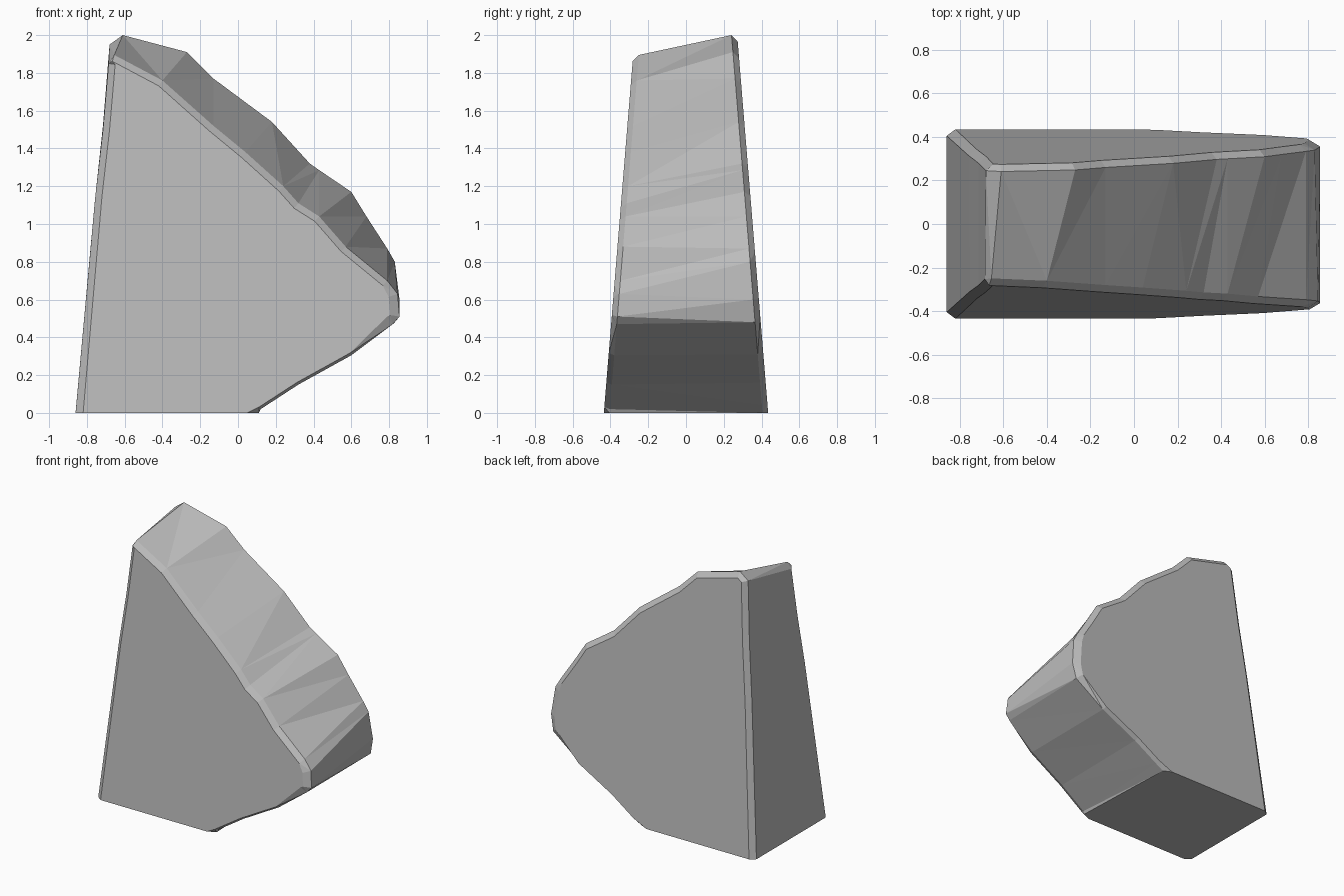
import bpy, bmesh
from mathutils import Vector

if "Cube" in bpy.data.objects:
    bpy.data.objects.remove(bpy.data.objects["Cube"])

# Paired outline points, clockwise from bottom left: front edge x, z / back edge x, z
rows = [
    (-0.86, 0.00, -0.86, 0.00), (-0.755, 1.15, -0.76, 1.10), (-0.715, 1.50, -0.715, 1.52),
    (-0.685, 1.85, -0.68, 1.95), (-0.655, 1.895, -0.61, 2.00), (-0.40, 1.76, -0.27, 1.91),
    (-0.13, 1.52, -0.13, 1.77), (0.04, 1.38, 0.18, 1.54), (0.24, 1.20, 0.38, 1.32),
    (0.32, 1.11, 0.43, 1.285), (0.43, 1.04, 0.60, 1.17), (0.57, 0.88, 0.68, 1.04),
    (0.79, 0.70, 0.79, 0.87), (0.845, 0.63, 0.83, 0.80), (0.855, 0.51, 0.855, 0.60),
    (0.82, 0.47, 0.83, 0.48), (0.60, 0.305, 0.60, 0.31), (0.32, 0.15, 0.32, 0.16),
    (0.12, 0.02, 0.14, 0.04), (0.11, 0.00, 0.08, 0.00),
]
n = len(rows)


def face_y(z, side):
    """Leaning plane of the broad front (-1) or back (+1) face."""
    return side * (0.435 - 0.082 * z)


def rings(side):
    """Bevelled edge ring and the inset ring of the broad face."""
    pts = [Vector(r[:2] if side < 0 else r[2:]) for r in rows]
    edge, inner = [], []
    for i, p in enumerate(pts):
        d = pts[(i + 1) % n] - pts[i - 1]
        off = Vector((d.y, -d.x)).normalized() * (0.035 if p.x < 0.8 else 0.05)
        if p.y < 0.01:                       # stay flat on the ground
            off = Vector((0.04 if p.x < 0 else -0.06, 0))
        elif p.x > 0 and d.x < 0 and p.y < 0.45:
            off *= 0.4                       # thin bevel on the underside
        q = p + off
        q.y = max(q.y, 0.0)
        edge.append((p.x, face_y(p.y, side) - side * 0.03, p.y))
        inner.append((q.x, face_y(q.y, side), q.y))
    return edge, inner


# Rock wedge: broad faces, bevels and faceted rim
bm = bmesh.new()
fe, fi = rings(-1)
be, bi = rings(1)
loops = [[bm.verts.new(c) for c in ring] for ring in (fi, fe, be, bi)]
bm.faces.new(loops[0])
bm.faces.new(loops[3])
for a, b in zip(loops, loops[1:]):
    for i in range(n):
        j = (i + 1) % n
        bm.faces.new((a[i], a[j], b[j], b[i]))
bmesh.ops.triangulate(bm, faces=bm.faces[:])
bmesh.ops.recalc_face_normals(bm, faces=bm.faces[:])

mesh = bpy.data.meshes.new("rock")
bm.to_mesh(mesh)
bm.free()
rock = bpy.data.objects.new("rock", mesh)
bpy.context.collection.objects.link(rock)

stone = bpy.data.materials.new("stone grey")
stone.diffuse_color = (0.5, 0.5, 0.5, 1)
stone.use_nodes = True
stone.node_tree.nodes["Principled BSDF"].inputs["Base Color"].default_value = stone.diffuse_color
mesh.materials.append(stone)
